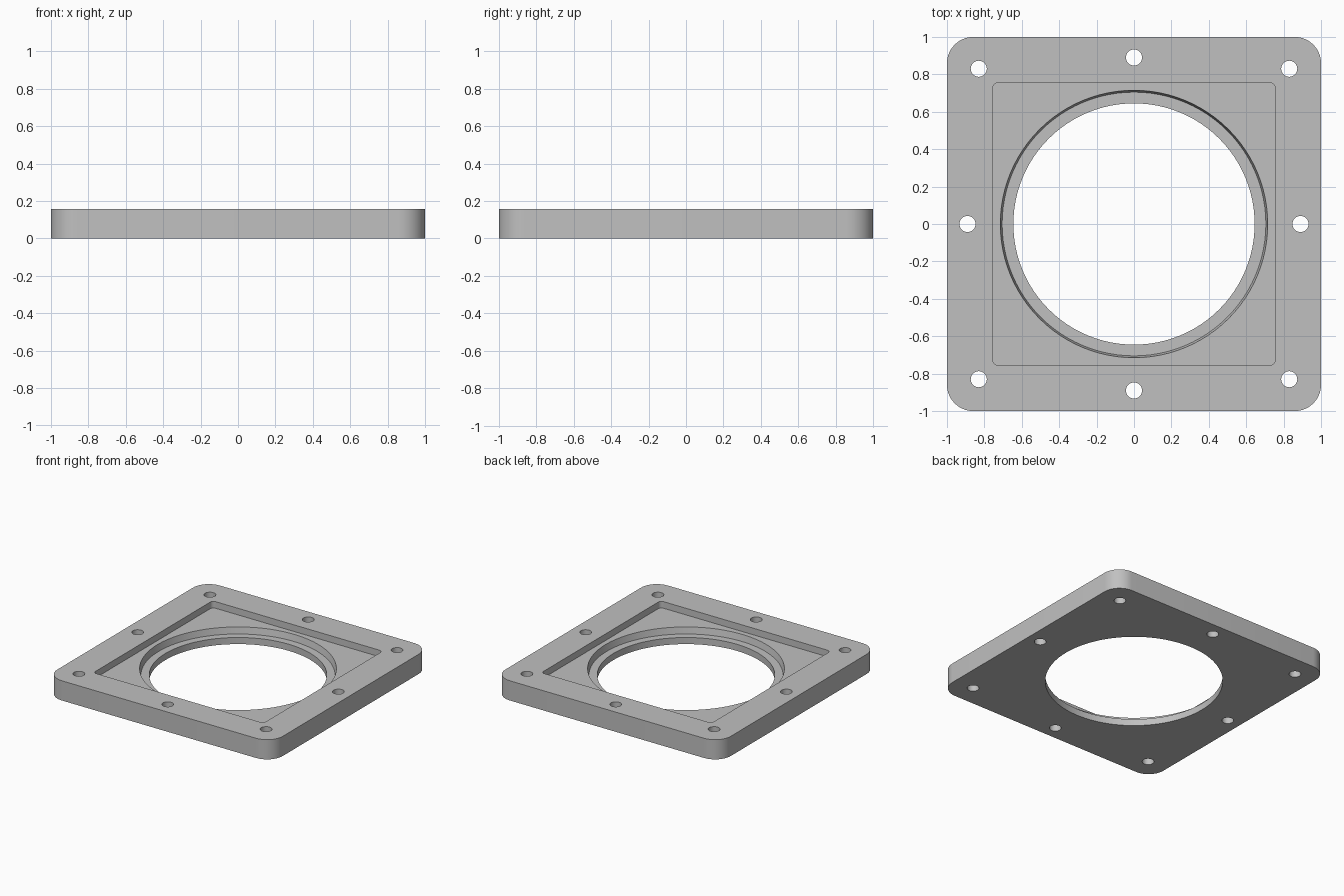
import bpy, bmesh, math

if "Cube" in bpy.data.objects:
    bpy.data.objects.remove(bpy.data.objects["Cube"])

HEIGHT = 0.158
POCKET_Z = 0.105   # floor of the square pocket
LEDGE_Z = 0.053    # ledge of the round counterbore

grey = bpy.data.materials.new("grey")
grey.diffuse_color = (0.53, 0.53, 0.53, 1)
grey.use_nodes = True
grey.node_tree.nodes["Principled BSDF"].inputs["Base Color"].default_value = grey.diffuse_color


def circle(r, n, cx=0, cy=0):
    return [(cx + r * math.cos(2 * math.pi * i / n),
             cy + r * math.sin(2 * math.pi * i / n)) for i in range(n)]


def rounded_square(half, r, n=10):
    pts = []
    for k in range(4):
        a0 = k * math.pi / 2
        sx = 1 if k in (0, 3) else -1
        sy = 1 if k < 2 else -1
        for i in range(n + 1):
            a = a0 + i / n * math.pi / 2
            pts.append((sx * (half - r) + r * math.cos(a),
                        sy * (half - r) + r * math.sin(a)))
    return pts


def prism(name, bottom, z0, z1, top=None):
    """Solid between two matching outlines."""
    bm = bmesh.new()
    lo = [bm.verts.new((x, y, z0)) for x, y in bottom]
    hi = [bm.verts.new((x, y, z1)) for x, y in (top or bottom)]
    bm.faces.new(lo[::-1])
    bm.faces.new(hi)
    n = len(lo)
    for i in range(n):
        j = (i + 1) % n
        bm.faces.new((lo[i], lo[j], hi[j], hi[i]))
    mesh = bpy.data.meshes.new(name)
    bm.to_mesh(mesh)
    bm.free()
    mesh.materials.append(grey)
    ob = bpy.data.objects.new(name, mesh)
    bpy.context.collection.objects.link(ob)
    return ob


# Rounded square plate
plate = prism("flange_plate", rounded_square(1.0, 0.14), 0, HEIGHT)

# Square pocket, tapered counterbore (cone carried past the floor), central bore
slope = 0.01 / (POCKET_Z - LEDGE_Z)
cutters = [
    prism("pocket_cutter", rounded_square(0.755, 0.03), POCKET_Z, 0.3),
    prism("counterbore_cutter", circle(0.705, 96), LEDGE_Z, POCKET_Z + 0.02,
          circle(0.715 + 0.02 * slope, 96)),
    prism("bore_cutter", circle(0.645, 96), -0.1, 0.3),
]

# Eight bolt holes: corners and side middles
for i in (-1, 0, 1):
    for j in (-1, 0, 1):
        if i or j:
            d = 0.83 if i and j else 0.89
            cutters.append(prism("bolt_hole_cutter",
                                 circle(0.043, 32, i * d, j * d), -0.1, 0.3))

for c in cutters:
    c.hide_render = True
    mod = plate.modifiers.new(c.name, 'BOOLEAN')
    mod.operation = 'DIFFERENCE'
    mod.solver = 'EXACT'
    mod.object = c

bpy.context.view_layer.objects.active = plate
plate.select_set(True)
for name in [m.name for m in plate.modifiers]:
    bpy.ops.object.modifier_apply(modifier=name)
for c in cutters:
    bpy.data.objects.remove(c)

# Smooth round walls, crisp rims
bpy.ops.object.select_all(action='DESELECT')
plate.select_set(True)
bpy.ops.object.shade_smooth_by_angle(angle=math.radians(30))
